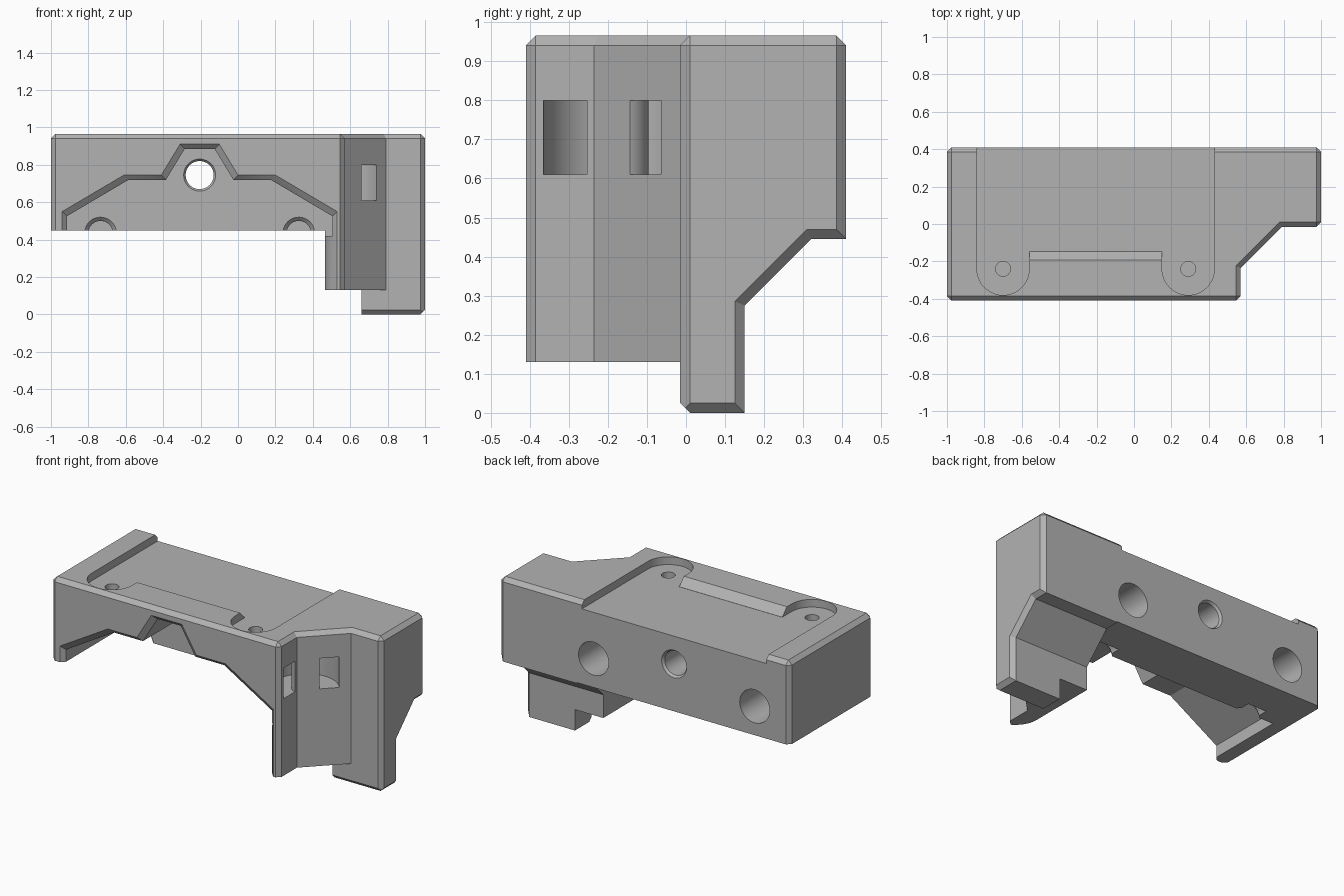
import bpy, bmesh, math
from mathutils import Vector

if "Cube" in bpy.data.objects:
    bpy.data.objects.remove(bpy.data.objects["Cube"], do_unlink=True)

gray = bpy.data.materials.new("plain gray")
gray.use_nodes = True
gray.diffuse_color = (0.45, 0.45, 0.45, 1)
gray.node_tree.nodes["Principled BSDF"].inputs["Base Color"].default_value = gray.diffuse_color

PLACE = {"x": lambda p, d: (d, p[0], p[1]),
         "y": lambda p, d: (p[0], d, p[1]),
         "z": lambda p, d: (p[0], p[1], d)}


def loft(name, axis, rings):
    """Solid through matching outlines; rings are (distance along axis, points)."""
    bm = bmesh.new()
    loops = [[bm.verts.new(PLACE[axis](p, d)) for p in pts] for d, pts in rings]
    bm.faces.new(loops[0])
    bm.faces.new(loops[-1])
    n = len(loops[0])
    for a, b in zip(loops, loops[1:]):
        for i in range(n):
            j = (i + 1) % n
            bm.faces.new((a[i], a[j], b[j], b[i]))
    bmesh.ops.recalc_face_normals(bm, faces=bm.faces)
    mesh = bpy.data.meshes.new(name)
    bm.to_mesh(mesh)
    bm.free()
    ob = bpy.data.objects.new(name, mesh)
    bpy.context.collection.objects.link(ob)
    mesh.materials.append(gray)
    return ob


def prism(name, axis, pts, a, b):
    return loft(name, axis, [(a, pts), (b, pts)])


def arc(cx, cy, r, start, end, n=24):
    angles = [math.radians(start + (end - start) * i / n) for i in range(n + 1)]
    return [(cx + r * math.cos(t), cy + r * math.sin(t)) for t in angles]


def circle(cx, cy, r, n=40):
    return arc(cx, cy, r, 0, 360, n)[:-1]


def box(x0, x1, y0, y1):
    return [(x0, y0), (x1, y0), (x1, y1), (x0, y1)]


def combine(body, tool, operation="DIFFERENCE"):
    tool.hide_render = True
    mod = body.modifiers.new("cut", "BOOLEAN")
    mod.operation, mod.solver, mod.object = operation, "EXACT", tool
    deps = bpy.context.evaluated_depsgraph_get()
    mesh = bpy.data.meshes.new_from_object(body.evaluated_get(deps))
    body.modifiers.clear()
    body.data = mesh
    bpy.data.objects.remove(tool, do_unlink=True)


# Main block from its plan, with chamfered top rim and outer corners
TOP, BASE, CH = 0.966, 0.45, 0.025
plan = [(-1, -0.41), (0.57, -0.41), (0.57, -0.235), (0.79, -0.015),
        (1, -0.015), (1, 0.41), (-1, 0.41)]
body = prism("bracket_body", "z", plan, -0.05, TOP)
bm = bmesh.new()
bm.from_mesh(body.data)
inner_corners = [Vector(plan[2]), Vector(plan[3])]
rim = []
for e in bm.edges:
    a, b = (v.co for v in e.verts)
    on_top = min(a.z, b.z) > 0.9
    corner = abs(a.z - b.z) > 0.5 and all((a.xy - c).length > 0.01 for c in inner_corners)
    if on_top or corner:
        rim.append(e)
bmesh.ops.bevel(bm, geom=rim, offset=CH, offset_type="OFFSET", segments=1,
                profile=0.5, affect="EDGES", clamp_overlap=True)
bmesh.ops.recalc_face_normals(bm, faces=bm.faces)
bm.to_mesh(body.data)
bm.free()

# Side profile with a chamfer along the left end
side = [(-0.6, 1.2), (0.6, 1.2), (0.6, 0.445), (0.32, 0.445), (0.15, 0.275), (0.15, 0), (-0.6, 0)]
side_in = [(-0.6, 1.2), (0.6, 1.2), (0.6, 0.52), (0.289, 0.52), (0.075, 0.306),
           (0.075, 0.075), (-0.6, 0.075)]
combine(body, loft("side_profile", "x", [(-1.1, side), (0.975, side), (1.05, side_in)]), "INTERSECT")

# Open space beside the leg, with a rounded front pillar
leg_gap = [(-1.2, -0.6), (0.54, -0.6), (0.53, -0.41), (0.515, -0.395), (0.49, -0.365),
           (0.472, -0.33), (0.465, -0.29), (0.465, 0.7), (-1.2, 0.7)]
combine(body, prism("leg_gap", "z", leg_gap, -0.2, BASE))

# Stepped foot
combine(body, prism("foot_side", "z", box(0.3, 0.66, -0.6, 0.6), -0.2, 0.13))
combine(body, prism("foot_front", "z", box(0.3, 0.793, -0.6, -0.014), -0.2, 0.13))
combine(body, prism("foot_chamfer", "x", [(-0.03, 0.04), (0.03, -0.02), (-0.03, -0.02)], 0.4, 1.1))

# Stepped arch hollow, open below and at the front, with a chamfered mouth
half = [(0.735, 0.42), (0.735, 0.55), (0.405, 0.745), (0.205, 0.745), (0.105, 0.91)]
MID = -0.205


def arch(inset):
    pts = [(x - inset, z - (inset if z > BASE else 0)) for x, z in half]
    return [(MID - x, z) for x, z in pts] + [(MID + x, z) for x, z in reversed(pts)]


WALL = 0.1
combine(body, loft("arch_hollow", "y", [(-0.43, arch(-0.02)), (-0.385, arch(0.025)),
                                        (WALL, arch(0.025))]))

# Shallow top tray with two round lobes, open at the back
FLOOR, R, LOBE_Y = 0.918, 0.14, -0.24
lobes = (-0.70, 0.29)
tray = ([(lobes[0] - R, 0.6)] + arc(lobes[0], LOBE_Y, R, 180, 360)
        + [(lobes[0] + R, -0.147), (lobes[1] - R, -0.147)]
        + arc(lobes[1], LOBE_Y, R, 180, 360) + [(lobes[1] + R, 0.6)])
combine(body, prism("tray", "z", tray, FLOOR, 1.2))
ramp = [(-0.13, FLOOR + 0.0005), (-0.147, FLOOR + 0.0005), (-0.2, 0.973), (-0.13, 0.973)]
combine(body, prism("tray_ramp", "x", ramp, -0.57, 0.16))
for x in lobes:
    combine(body, prism("screw_hole", "z", circle(x, LOBE_Y, 0.04, 24), 0.76, 1.1))

# Centre hole through the back wall, flared at both ends
combine(body, loft("centre_hole", "y", [
    (WALL - 0.02, circle(MID, 0.745, 0.1)), (WALL + 0.015, circle(MID, 0.745, 0.075)),
    (0.395, circle(MID, 0.745, 0.075)), (0.43, circle(MID, 0.745, 0.1))]))

# Blind rear sockets and half-round notches below the back wall
for s in (-1, 1):
    combine(body, prism("rear_socket", "y", circle(MID + s * 0.555, 0.63, 0.103), 0.18, 0.5))
    x = MID + s * 0.53
    combine(body, loft("half_notch", "y", [(WALL - 0.02, circle(x, 0.435, 0.105)),
                                           (WALL + 0.02, circle(x, 0.435, 0.065)),
                                           (WALL + 0.08, circle(x, 0.435, 0.065))]))

# Curved strap slot joining the two corner windows
slot = arc(0.588, -0.176, 0.19, -10, 285, 40) + arc(0.588, -0.176, 0.08, 285, -10, 40)
combine(body, prism("strap_slot", "z", slot, 0.61, 0.80))

bpy.ops.object.select_all(action="DESELECT")
body.select_set(True)
bpy.context.view_layer.objects.active = body
bpy.ops.object.shade_smooth_by_angle(angle=math.radians(25))
